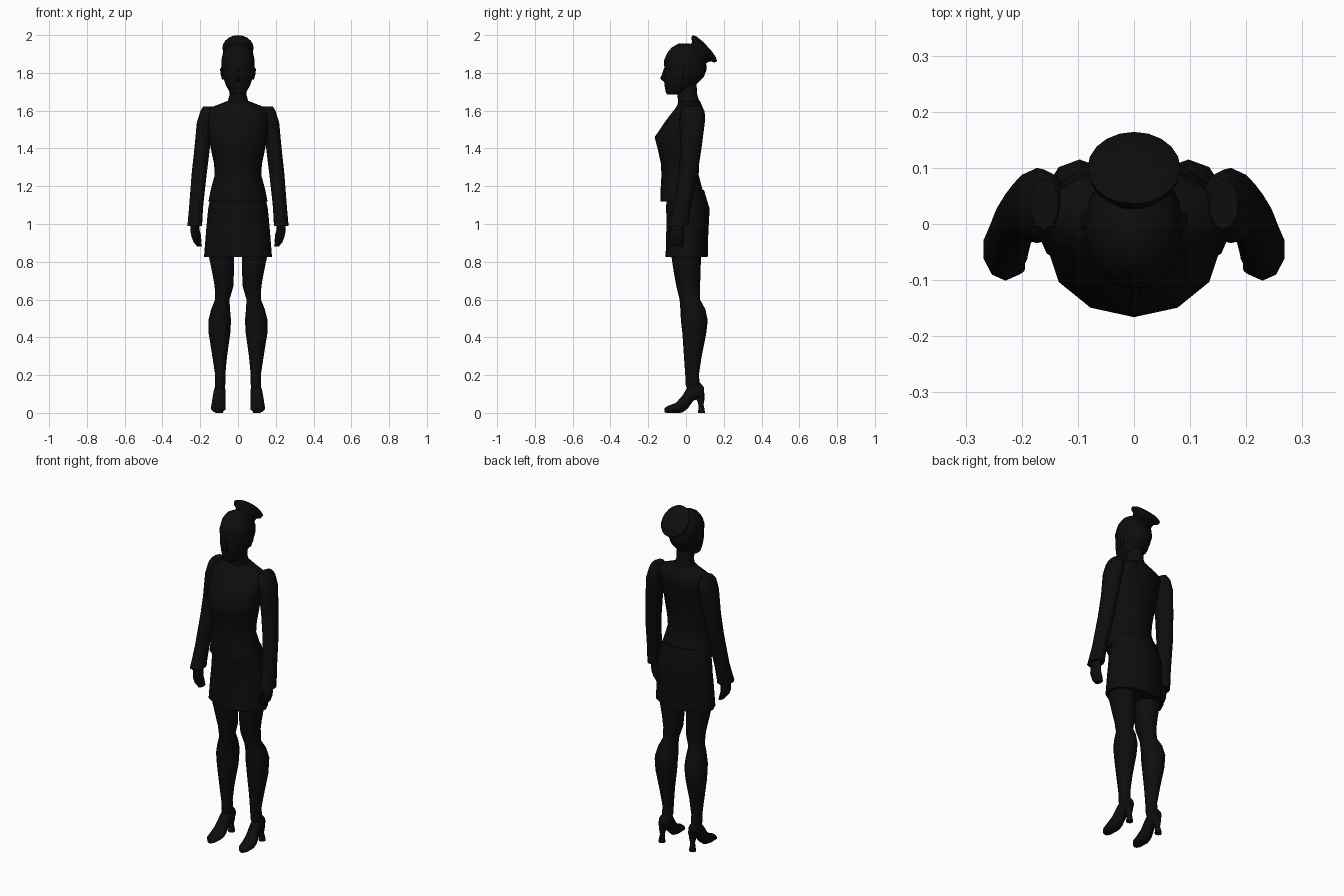
import bpy, bmesh, math
from mathutils import Matrix

black = bpy.data.materials.new("matte black")
black.diffuse_color = (0.004, 0.004, 0.004, 1)


def loft(name, rings, n=12, axis='z', mirror=False, matrix=None, angle=50):
    """Elliptical rings (position, x centre, other centre, x radius, other radius)."""
    bm = bmesh.new()
    loops = []
    for p, cx, co, rx, ro in rings:
        loop = []
        for i in range(n):
            a = -math.pi / 2 + 2 * math.pi * i / n
            x, o = cx + rx * math.cos(a), co + ro * math.sin(a)
            loop.append(bm.verts.new((x, o, p) if axis == 'z' else (x, p, o)))
        loops.append(loop)
    for a, b in zip(loops, loops[1:]):
        for i in range(n):
            j = (i + 1) % n
            bm.faces.new((a[i], a[j], b[j], b[i]))
    bm.faces.new(loops[0])
    bm.faces.new(loops[-1])
    bmesh.ops.recalc_face_normals(bm, faces=bm.faces)
    if matrix:
        bm.transform(matrix)
    me = bpy.data.meshes.new(name)
    bm.to_mesh(me)
    bm.free()
    me.materials.append(black)
    ob = bpy.data.objects.new(name, me)
    bpy.context.collection.objects.link(ob)
    if mirror:
        ob.modifiers.new("mirror", 'MIRROR')
    bpy.ops.object.select_all(action='DESELECT')
    ob.select_set(True)
    bpy.context.view_layer.objects.active = ob
    bpy.ops.object.shade_smooth_by_angle(angle=math.radians(angle))
    return ob


def body(rows):
    """Centred rings from (z, front y, back y, half width)."""
    return [(z, 0, (f + b) / 2, w, (b - f) / 2) for z, f, b, w in rows]


# Head with rounded hair at the back
loft("head", body([
    (1.685, -.100, -.045, .025), (1.70, -.108, .0, .045), (1.735, -.114, .05, .065),
    (1.78, -.118, .095, .080), (1.82, -.114, .110, .087), (1.865, -.117, .105, .088),
    (1.905, -.100, .090, .080), (1.935, -.075, .06, .060), (1.955, -.040, .02, .022)]), 16)
loft("nose", body([(1.755, -.122, -.10, .012), (1.77, -.137, -.10, .014),
                   (1.79, -.128, -.10, .010), (1.825, -.116, -.10, .006)]), 6)
loft("ear", [(1.765, .078, -.005, .006, .010), (1.79, .084, 0, .008, .016),
             (1.82, .088, .005, .007, .018), (1.83, .086, .005, .003, .010)], 8, mirror=True)
loft("neck", body([(1.61, -.05, .085, .07), (1.645, -.042, .073, .055),
                   (1.68, -.045, .06, .046), (1.75, -.055, .055, .046)]))

# Small tilted hat, flaring to a domed disc
loft("hat", [(h, 0, 0, r * .88, r) for h, r in
             [(-.065, .062), (-.04, .065), (-.025, .072), (-.015, .090),
              (0, .094), (.010, .075), (.016, .03)]], 20,
     matrix=Matrix.Translation((0, .10, 1.931)) @ Matrix.Rotation(math.radians(-47), 4, 'X'))

# Jacket and skirt
loft("jacket", body([
    (1.12, -.134, .108, .156), (1.19, -.134, .085, .142), (1.26, -.130, .067, .123),
    (1.32, -.133, .070, .127), (1.39, -.148, .076, .142), (1.46, -.166, .085, .155),
    (1.54, -.112, .099, .165), (1.575, -.086, .102, .172), (1.61, -.058, .092, .165),
    (1.63, -.046, .083, .110), (1.65, -.040, .075, .060)]))
loft("skirt", body([
    (.825, -.108, .115, .180), (.95, -.105, .118, .170), (1.02, -.102, .122, .164),
    (1.08, -.106, .125, .158), (1.18, -.10, .095, .138)]))

# Sleeves widening to cuffs
loft("sleeve", [
    (1.623, .160, .035, .026, .045), (1.60, .160, .033, .040, .064),
    (1.54, .173, .033, .047, .067), (1.40, .190, .026, .043, .056),
    (1.27, .205, .012, .042, .050), (1.10, .221, -.020, .039, .046),
    (1.02, .227, -.038, .040, .052), (.99, .229, -.045, .041, .056)], 10, mirror=True)

# Curled hands with thumbs
loft("hand", [
    (1.01, .226, -.042, .022, .026), (.97, .229, -.046, .024, .034),
    (.935, .226, -.050, .021, .040), (.905, .216, -.050, .020, .038),
    (.882, .204, -.046, .013, .028)], 8, mirror=True)
loft("thumb", [
    (.975, .216, -.070, .012, .013), (.94, .204, -.078, .010, .012),
    (.905, .200, -.074, .007, .009)], 6, mirror=True)

# Legs
loft("leg", [
    (.95, .086, .010, .072, .085), (.82, .087, .002, .069, .078),
    (.74, .079, .006, .060, .070), (.67, .074, .012, .052, .063),
    (.60, .083, .020, .040, .054), (.55, .092, .036, .052, .066),
    (.49, .097, .044, .063, .071), (.42, .098, .044, .060, .063),
    (.30, .097, .036, .041, .047), (.20, .094, .032, .028, .036),
    (.15, .095, .036, .029, .038), (.10, .097, .050, .026, .032)], 10, mirror=True)

# High-heeled shoes
loft("shoe", [
    (-.115, .104, .013, .016, .011), (-.095, .104, .019, .033, .019),
    (-.055, .104, .026, .040, .026), (-.02, .102, .045, .038, .044),
    (.01, .099, .082, .034, .058), (.04, .097, .112, .031, .046),
    (.075, .097, .116, .028, .042), (.096, .097, .110, .016, .026)],
    10, axis='y', mirror=True)
loft("shoe_heel", [
    (0, .100, .082, .020, .018), (.015, .100, .082, .018, .017),
    (.045, .099, .079, .013, .014), (.075, .098, .077, .019, .021),
    (.105, .097, .074, .025, .024)], 8, mirror=True)
